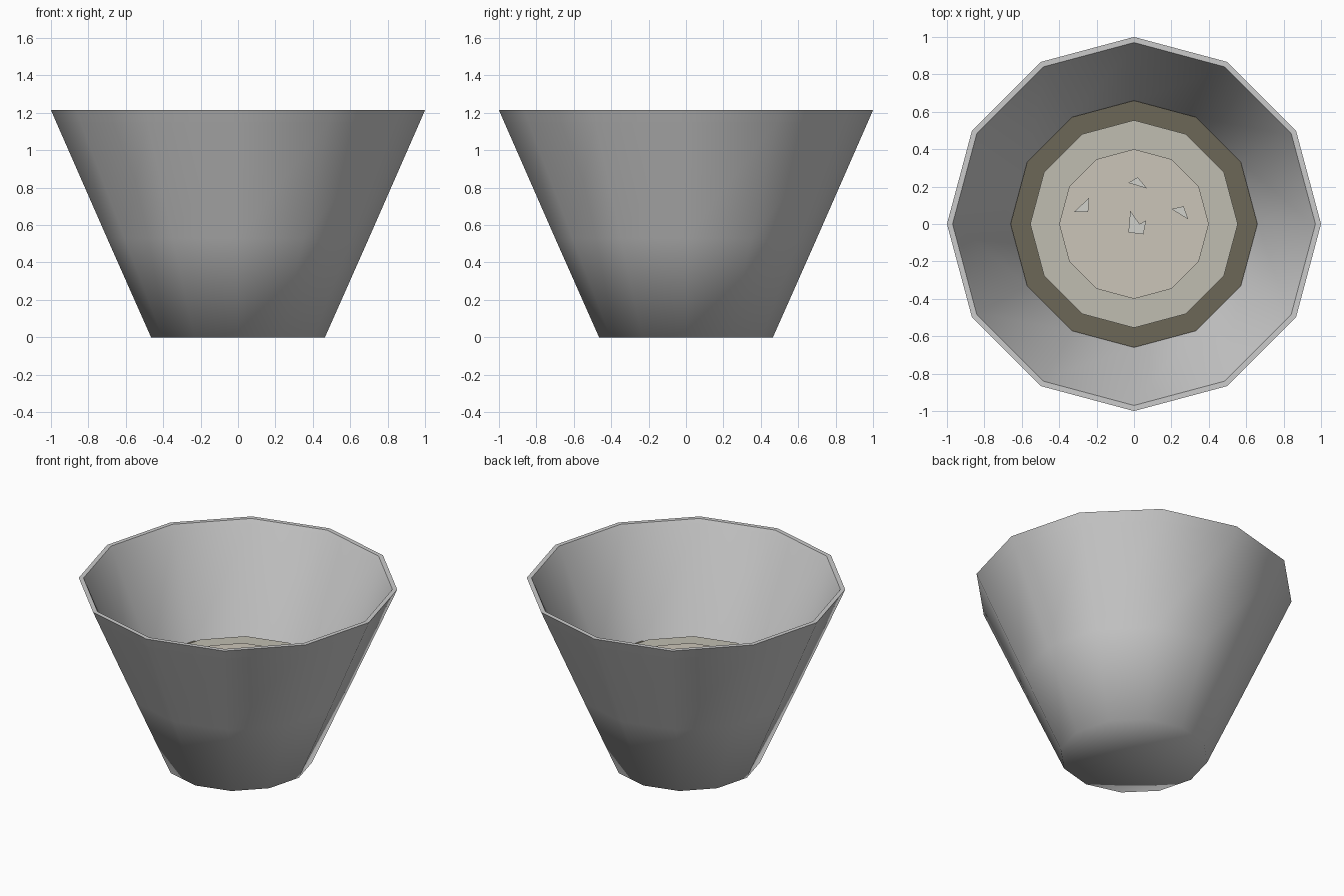
import bpy, bmesh
from math import cos, sin, pi, radians

if "Cube" in bpy.data.objects:
    bpy.data.objects.remove(bpy.data.objects["Cube"])

SIDES = 12


def finish(name, bm, colour=None, angle=None):
    me = bpy.data.meshes.new(name)
    bm.to_mesh(me)
    bm.free()
    ob = bpy.data.objects.new(name, me)
    bpy.context.collection.objects.link(ob)
    if colour:
        mat = bpy.data.materials.new(name + "_colour")
        mat.diffuse_color = (*colour, 1)
        mat.use_nodes = True
        mat.node_tree.nodes["Principled BSDF"].inputs["Base Color"].default_value = mat.diffuse_color
        me.materials.append(mat)
    if angle:
        bpy.ops.object.select_all(action='DESELECT')
        ob.select_set(True)
        bpy.context.view_layer.objects.active = ob
        bpy.ops.object.shade_smooth_by_angle(angle=radians(angle))
    return ob


def lathe(name, profile, colour=None, angle=None):
    """Twelve-sided turned surface; a radius of 0 closes to a point."""
    bm = bmesh.new()
    rings = []
    for r, z in profile:
        if r == 0:
            rings.append([bm.verts.new((0, 0, z))] * SIDES)
        else:
            rings.append([bm.verts.new((r * cos(2 * pi * i / SIDES),
                                        r * sin(2 * pi * i / SIDES), z))
                          for i in range(SIDES)])
    for a, b in zip(rings, rings[1:]):
        for i in range(SIDES):
            j = (i + 1) % SIDES
            bm.faces.new(list(dict.fromkeys((a[i], a[j], b[j], b[i]))))
    return finish(name, bm, colour, angle)


def chip(name, points, z, h):
    """Thin flat flake lying on the filling."""
    bm = bmesh.new()
    face = bm.faces.new([bm.verts.new((x, y, z)) for x, y in points])
    face.normal_update()
    if face.normal.z < 0:
        face.normal_flip()
    ext = bmesh.ops.extrude_face_region(bm, geom=[face])
    top = [v for v in ext["geom"] if isinstance(v, bmesh.types.BMVert)]
    bmesh.ops.translate(bm, verts=top, vec=(0, 0, h))
    bmesh.ops.recalc_face_normals(bm, faces=bm.faces)
    return finish(name, bm, (0.64, 0.64, 0.6))


# Outer wall and base
lathe("cup_body", [(0, 0), (0.465, 0), (0.70, 0.53), (0.972, 1.15)], angle=180)

# Rim band with the inner wall
lathe("rim_and_inner_wall", [(0.972, 1.15), (1.0, 1.215), (0.97, 1.215),
                             (0.955, 1.185), (0.66, 0.53)], angle=40)

# Filling: dark base layer and two stepped pale layers
lathe("filling_base", [(0.66, 0.54), (0, 0.54)], (0.15, 0.135, 0.095))
lathe("filling_middle", [(0.555, 0.54), (0.555, 0.595), (0, 0.595)], (0.53, 0.51, 0.44))
lathe("filling_top", [(0.40, 0.595), (0.40, 0.62), (0, 0.62)], (0.6, 0.56, 0.48))

# Flakes on the filling
flakes = [
    [(-0.03, 0.22), (0.02, 0.25), (0.07, 0.19)],
    [(-0.32, 0.065), (-0.24, 0.14), (-0.245, 0.065)],
    [(0.20, 0.08), (0.265, 0.095), (0.29, 0.025)],
    [(-0.02, 0.07), (0.03, 0.0), (0.065, 0.02), (0.05, -0.055), (-0.03, -0.045)],
]
for i, pts in enumerate(flakes):
    chip(f"flake_{i + 1}", pts, 0.618, 0.012)
